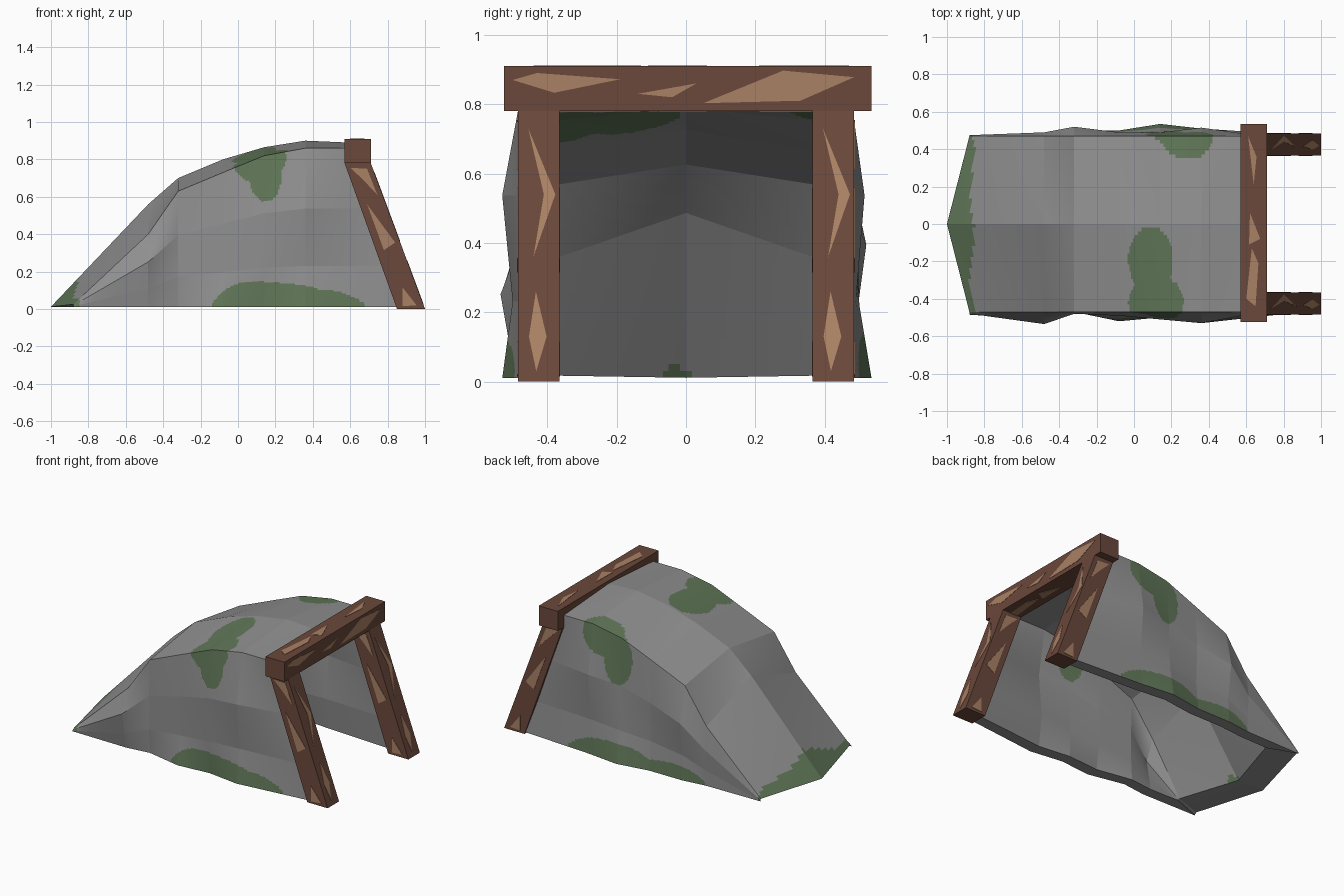
import bpy, bmesh, math
from mathutils import Vector

if "Cube" in bpy.data.objects:
    bpy.data.objects.remove(bpy.data.objects["Cube"])


def material(name, rgb):
    m = bpy.data.materials.new(name)
    m.diffuse_color = (*rgb, 1)
    m.use_nodes = True
    m.node_tree.nodes["Principled BSDF"].inputs["Base Color"].default_value = m.diffuse_color
    return m


STONE = material("grey stone", (0.28, 0.28, 0.28))
MOSS = material("green moss", (0.118, 0.185, 0.098))
WOOD = material("brown wood", (0.145, 0.064, 0.043))
PALE = material("pale wood", (0.40, 0.22, 0.13))


def finish(name, bm, *mats):
    bmesh.ops.recalc_face_normals(bm, faces=bm.faces)
    me = bpy.data.meshes.new(name)
    bm.to_mesh(me)
    bm.free()
    for m in mats:
        me.materials.append(m)
    ob = bpy.data.objects.new(name, me)
    bpy.context.collection.objects.link(ob)
    return ob


def prism(bm, pts, offset):
    """Extrude a flat polygon along an offset."""
    f = bm.faces.new([bm.verts.new(p) for p in pts])
    new = bmesh.ops.extrude_face_region(bm, geom=[f], use_keep_orig=True)["geom"]
    bmesh.ops.translate(bm, verts=[g for g in new if isinstance(g, bmesh.types.BMVert)],
                        vec=Vector(offset))


# ---- rock shell: sections from the back tip to the slanted mouth ----
# x, ridge height, edge height, (bottom, low, mid) half width on -y, same on +y
STATIONS = [
    (-0.88, 0.012, 0.025, (.485, .485, .48), (.475, .475, .475)),
    (-0.48, 0.56, 0.40, (.49, .51, .535), (.48, .48, .49)),
    (-0.32, 0.70, 0.63, (.47, .48, .48), (.50, .49, .52)),
    (-0.08, 0.80, 0.73, (.52, .49, .49), (.50, .48, .49)),
    (0.14, 0.865, 0.82, (.50, .50, .51), (.535, .50, .49)),
    (0.36, 0.90, 0.86, (.53, .50, .53), (.51, .49, .515)),
    (None, 0.89, 0.86, (.47, .465, .465), (.475, .465, .465)),
]
BASE = 0.01
THIN, DROP = 0.85, 0.075


def section(i):
    """Closed loop: outer profile, then the inner one backwards."""
    x, ridge, edge, neg, pos = STATIONS[i]
    zs = [BASE, BASE + .26 * (edge - BASE), BASE + .62 * (edge - BASE), edge]
    out = [Vector((0, -w, z)) for w, z in zip(neg + (.47,), zs)]
    out.append(Vector((0, 0, ridge)))
    out += [Vector((0, w, z)) for w, z in reversed(list(zip(pos + (.47,), zs)))]
    inner = []
    for j, p in enumerate(out):
        p.x = 0.91 - 0.36 * p.z if x is None else x
        q = p.copy()
        q.y *= THIN
        if i:
            q.z = BASE + (p.z - BASE) * (1 - DROP / ridge)
        else:
            q.x += 0.19
            q.z = BASE + (p.z - BASE) * .5
            if j == 4:
                p.x, q.x = -1.0, -0.81
        inner.append(q)
    return out + inner[::-1]


OUTER, INNER, RIM = 0, 1, 2
bm = bmesh.new()
rings = [[bm.verts.new(p) for p in section(i)] for i in range(len(STATIONS))]
n = len(rings[0])
for a, b in zip(rings, rings[1:]):
    for j in range(n):
        k = (j + 1) % n
        f = bm.faces.new((a[j], a[k], b[k], b[j]))
        f.material_index = RIM if j in (8, 17) else OUTER if j < 8 else INNER
for r in (rings[0], rings[-1]):
    for j in range(8):
        f = bm.faces.new((r[j], r[j + 1], r[n - 2 - j], r[n - 1 - j]))
        f.material_index = RIM
bmesh.ops.subdivide_edges(bm, edges=bm.edges, cuts=23, use_grid_fill=True)

# moss patches as ellipsoids: centre, radii
LOW = [
    ((0.17, -0.52, 0.0), (0.33, 0.17, 0.15)),
    ((0.42, -0.50, 0.0), (0.28, 0.17, 0.10)),
    ((0.18, 0.52, 0.0), (0.34, 0.14, 0.135)),
    ((-0.22, 0.52, 0.0), (0.30, 0.14, 0.10)),
]
HIGH = [
    ((0.09, -0.20, 0.86), (0.125, 0.185, 0.20)),
    ((0.12, -0.42, 0.80), (0.155, 0.16, 0.135)),
    ((0.15, -0.48, 0.70), (0.085, 0.12, 0.125)),
    ((0.28, 0.48, 0.82), (0.145, 0.14, 0.15)),
    ((0.16, 0.50, 0.68), (0.10, 0.12, 0.16)),
]
DOT = [((-0.80, -0.03, 0.01), (0.06, 0.045, 0.035))]


def mossy(f):
    c = f.calc_center_median()
    if f.material_index == RIM:
        return False
    if f.material_index == INNER:
        if c.z < 0.06:
            patches = DOT
        else:
            patches = HIGH
            c = Vector((c.x, c.y / THIN, c.z + DROP * c.z / 0.8))
    else:
        patches = LOW + HIGH
        if c.x < -0.865 + 0.012 * math.sin(14 * c.y + 2.5):
            return True
    w = 1 + 0.06 * math.sin(17 * c.x + 9 * c.z) + 0.05 * math.sin(23 * c.y + 14 * c.x)
    return any(sum(((c[k] - o[k]) / r[k]) ** 2 for k in range(3)) < w for o, r in patches)


for f in bm.faces:
    f.material_index = int(mossy(f))
finish("rock_shell", bm, STONE, MOSS)

# ---- timber frame: lintel and two leaning posts ----
bm = bmesh.new()
prism(bm, [(.57, -.525, .78), (.71, -.525, .78), (.71, -.525, .91), (.57, -.525, .91)], (0, 1.06, 0))
finish("lintel_beam", bm, WOOD)
POSTS = {"front_post": (-.485, -.365), "back_post": (.365, .485)}
for name, (y0, y1) in POSTS.items():
    bm = bmesh.new()
    prism(bm, [(.85, y0, 0), (1, y0, 0), (.71, y0, .78), (.57, y0, .78)], (0, y1 - y0, 0))
    finish(name, bm, WOOD)

# ---- pale chips in the timber, as thin plates ----
T = 0.002
BEAM_FACE = [[(-.5, .87), (-.43, .89), (-.19, .872), (-.38, .833)],
             [(-.14, .83), (.03, .86), (-.04, .82)],
             [(.05, .803), (.28, .897), (.485, .878), (.33, .81)]]
BEAM_TOP = [[(.61, .47), (.655, .36), (.64, .21)],
            [(.62, .06), (.675, -.08), (.615, -.11)],
            [(.63, -.13), (.665, -.21), (.65, -.44), (.60, -.40)]]
POST_FACE = [[(.03, .73), (.108, .54), (.045, .36), (.075, .54)],
             [(.052, .26), (.083, .13), (.053, .03), (.032, .13)]]
POST_SIDE = [[(.60, .755), (.69, .75), (.745, .61), (.67, .69)],
             [(.69, .56), (.84, .355), (.78, .315)],
             [(.88, .115), (.955, .02), (.88, .015)]]

bm = bmesh.new()
for poly in BEAM_FACE:
    prism(bm, [(.71, y, z) for y, z in poly], (T, 0, 0))
for poly in BEAM_TOP:
    prism(bm, [(x, y, .91) for x, y in poly], (0, 0, T))
    prism(bm, [(x, y, .78) for x, y in poly], (0, 0, -T))
finish("lintel_chips", bm, PALE)

bm = bmesh.new()
for y0, y1 in POSTS.values():
    for poly in POST_FACE:
        prism(bm, [(1 - .3718 * z, y0 + y, z) for y, z in poly], (T, 0, 0))
    for poly in POST_SIDE:
        prism(bm, [(x, y0, z) for x, z in poly], (0, -T, 0))
        prism(bm, [(x, y1, z) for x, z in poly], (0, T, 0))
finish("post_chips", bm, PALE)
